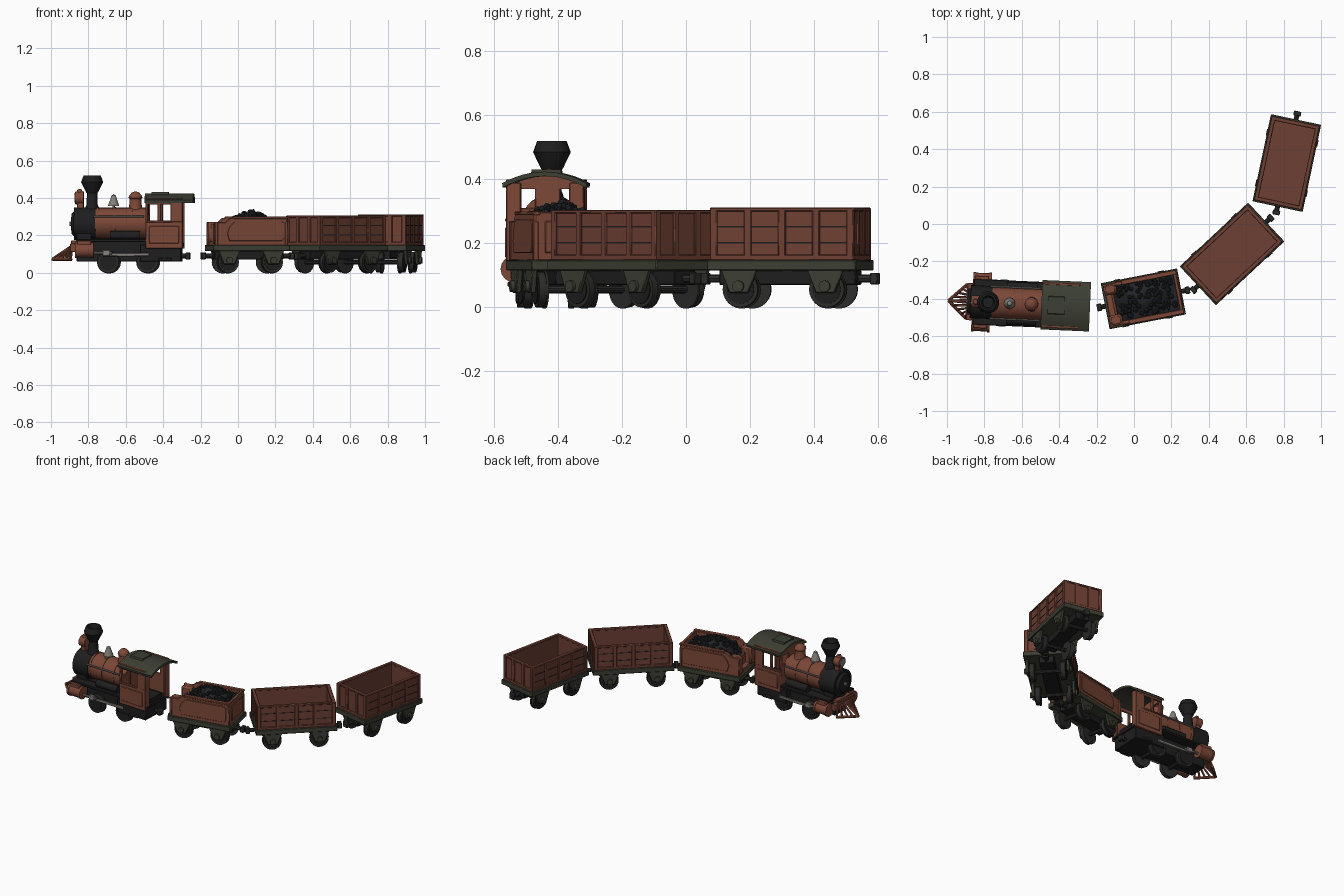
import bpy, bmesh, math, random
from mathutils import Matrix, Vector

random.seed(4)
if "Cube" in bpy.data.objects:
    bpy.data.objects.remove(bpy.data.objects["Cube"])


def material(name, r, g, b):
    m = bpy.data.materials.new(name)
    m.use_nodes = True
    m.diffuse_color = (r, g, b, 1)
    m.node_tree.nodes["Principled BSDF"].inputs["Base Color"].default_value = (r, g, b, 1)
    return m


RUST = material("rust_red", .2, .064, .038)
BROWN = material("wagon_brown", .155, .05, .033)
BLACK = material("soot_black", .013, .013, .014)
IRON = material("dark_iron", .024, .025, .023)
OLIVE = material("olive_grey", .046, .05, .034)
STEEL = material("dull_steel", .23, .22, .2)
COAL = material("coal", .016, .017, .02)

frame = Matrix()  # placement of the vehicle being built


def set_vehicle(x, y, degrees):
    global frame
    frame = Matrix.Translation((x, y, 0)) @ Matrix.Rotation(math.radians(degrees), 4, "Z")


def finish(name, bm, mat, bevel=0):
    bmesh.ops.recalc_face_normals(bm, faces=bm.faces)
    for f in bm.faces:
        f.smooth = True
    for e in bm.edges:
        e.smooth = len(e.link_faces) == 2 and e.calc_face_angle(0) < .6
    mesh = bpy.data.meshes.new(name)
    bm.to_mesh(mesh)
    bm.free()
    mesh.materials.append(mat)
    ob = bpy.data.objects.new(name, mesh)
    ob.matrix_world = frame
    bpy.context.collection.objects.link(ob)
    if bevel:
        mod = ob.modifiers.new("edge", "BEVEL")
        mod.width, mod.segments = bevel, 1
    return ob


def box(name, x, y, z, mat, bevel=.003):
    """Box from (min, max) ranges."""
    bm = bmesh.new()
    bmesh.ops.create_cube(bm, size=1)
    for v in bm.verts:
        v.co = [r[0] if c < 0 else r[1] for r, c in zip((x, y, z), v.co)]
    return finish(name, bm, mat, bevel)


def rod(name, a, b, r, mat, r2=None, sides=16):
    a, b = Vector(a), Vector(b)
    d = b - a
    bm = bmesh.new()
    bmesh.ops.create_cone(bm, cap_ends=True, segments=sides, radius1=r,
                          radius2=r if r2 is None else r2, depth=d.length)
    turn = Vector((0, 0, 1)).rotation_difference(d).to_matrix().to_4x4()
    bm.transform(Matrix.Translation((a + b) / 2) @ turn)
    return finish(name, bm, mat)


def lathe(name, x, y, profile, mat, sides=20):
    """Turned part from (radius, height) points."""
    bm = bmesh.new()
    vs = [bm.verts.new((r, 0, z)) for r, z in profile]
    es = [bm.edges.new(p) for p in zip(vs, vs[1:])]
    bmesh.ops.spin(bm, geom=vs + es, axis=(0, 0, 1), cent=(0, 0, 0),
                   steps=sides, angle=math.tau, use_merge=True)
    bmesh.ops.remove_doubles(bm, verts=bm.verts, dist=.0005)
    bm.transform(Matrix.Translation((x, y, 0)))
    return finish(name, bm, mat)


def prism(name, points, axis, lo, hi, mat, bevel=0):
    """Outline in (x, z) swept along y, or in (y, z) swept along x."""
    bm = bmesh.new()
    rings = [[bm.verts.new((p, t, z) if axis == "y" else (t, p, z)) for p, z in points]
             for t in (lo, hi)]
    for ring in rings:
        bm.faces.new(ring)
    n = len(points)
    for i in range(n):
        j = (i + 1) % n
        bm.faces.new((rings[0][i], rings[0][j], rings[1][j], rings[1][i]))
    return finish(name, bm, mat, bevel)


def span(side, a, b):
    return tuple(sorted((side * a, side * b)))


def axle(x, r, gauge):
    rod("axle", (x, -gauge, r), (x, gauge, r), .012, IRON, sides=10)
    for s in (-1, 1):
        rod("wheel", (x, s * (gauge - .022), r), (x, s * gauge, r), r, IRON, sides=24)
        rod("wheel_flange", (x, s * (gauge - .03), r), (x, s * (gauge - .022), r), r + .004, IRON, sides=24)
        rod("wheel_rim", (x, s * gauge, r), (x, s * (gauge + .004), r), r * .8, BLACK, sides=24)


def coupler(x, s):
    rod("coupler_bar", (x - s * .04, 0, .09), (x + s * .03, 0, .09), .013, IRON, sides=8)
    box("coupler_head", span(s, abs(x) + .02, abs(x) + .045), (-.02, .02), (.072, .108), IRON)


def chassis(half, w, base):
    """Underframe with two axles, springs and couplers."""
    box("underframe", (-half, half), (-w, w), (.115, .148), OLIVE)
    box("centre_beam", (-half + .02, half - .02), (-.045, .045), (.07, .117), BLACK)
    for end in (-1, 1):
        coupler(end * half, end)
        x = end * base
        axle(x, .056, w - .032)
        for s in (-1, 1):
            lo, hi = span(s, w - .026, w - .008)
            prism("axle_guard", [(x - .058, .118), (x - .03, .045), (x + .03, .045), (x + .058, .118)],
                  "y", lo, hi, OLIVE, .003)
            rod("axle_box", (x, s * (w - .01), .066), (x, s * (w + .004), .066), .018, OLIVE, sides=12)


def wagon(half, w, top=.31):
    chassis(half, w, half * .58)
    w, h = w - .006, half - .008
    box("wagon_floor", (-h, h), (-w, w), (.146, .165), BROWN)
    for s in (-1, 1):
        box("wagon_side", (-h, h), span(s, w - .02, w - .006), (.146, top), BROWN)
        box("wagon_end", span(s, h - .02, h - .006), (-w + .008, w - .008), (.146, top), BROWN)
        box("side_rim", (-h, h), span(s, w - .022, w), (top - .012, top), BROWN)
        box("end_rim", span(s, h - .022, h), (-w, w), (top - .012, top), BROWN)
        for k in range(5):
            x = (k / 2 - 1) * (h - .012)
            box("side_post", (x - .012, x + .012), span(s, w - .01, w), (.146, top), BROWN)
        for y in (-w + .012, -w / 3, w / 3, w - .012):
            box("end_post", span(s, h - .01, h), (y - .012, y + .012), (.146, top), BROWN)
        for z in (.2, .25):
            box("plank_strip", (-h, h), span(s, w - .008, w - .004), (z, z + .004), BLACK, 0)


# Locomotive: chassis and running gear
set_vehicle(-.62, -.426, -2.5)
box("main_frame", (-.24, .32), (-.06, .06), (.06, .185), BLACK)
box("cab_underbox", (.1, .32), (-.105, .105), (.06, .15), BLACK)
coupler(.32, 1)
for x in (-.07, .14):
    axle(x, .057, .095)
for s in (-1, 1):
    box("running_board", (-.24, .14), span(s, .05, .122), (.165, .18), BLACK)
    rod("cylinder", (-.24, s * .118, .12), (-.15, s * .118, .12), .038, RUST)
    for x in (-.245, -.16):
        rod("cylinder_cap", (x, s * .118, .12), (x + .014, s * .118, .12), .042, RUST)
    box("valve_chest", (-.235, -.16), span(s, .08, .14), (.145, .172), RUST)
    rod("piston_rod", (-.15, s * .115, .105), (-.05, s * .115, .105), .008, STEEL, sides=8)
    box("coupling_rod", (-.1, .15), span(s, .104, .113), (.088, .106), STEEL)
    box("crosshead", (-.1, -.06), span(s, .106, .126), (.09, .122), STEEL)
    rod("air_tank", (-.06, s * .09, .2), (.1, s * .09, .2), .024, BLACK, sides=12)
    rod("handrail", (-.15, s * .086, .3), (.12, s * .086, .3), .005, STEEL, sides=8)
    box("cab_step", (.2, .27), span(s, .09, .12), (.065, .08), IRON)

# Boiler and its fittings
rod("smokebox", (-.255, 0, .262), (-.14, 0, .262), .088, BLACK, sides=28)
rod("smokebox_door", (-.27, 0, .262), (-.255, 0, .262), .055, BLACK, .07, 24)
rod("door_hub", (-.28, 0, .262), (-.268, 0, .262), .012, STEEL, sides=10)
rod("boiler", (-.14, 0, .265), (.14, 0, .265), .083, RUST, sides=28)
for x in (-.135, -.045, .045):
    rod("boiler_band", (x, 0, .265), (x + .012, 0, .265), .086, RUST, sides=28)
box("smokebox_saddle", (-.24, -.16), (-.07, .07), (.12, .22), BLACK)
lathe("chimney", -.16, 0, [(.042, .33), (.03, .365), (.028, .425), (.035, .435), (.059, .485),
                          (.046, .52), (.036, .52), (.028, .48), (0, .48)], BLACK)
rod("headlight", (-.25, 0, .4), (-.205, 0, .4), .034, RUST)
rod("headlight_lens", (-.253, 0, .4), (-.25, 0, .4), .026, STEEL)
box("headlight_bracket", (-.24, -.205), (-.022, .022), (.33, .375), RUST)
lathe("headlight_cap", -.227, 0, [(.018, .425), (.012, .445), (0, .448)], RUST, 12)
lathe("bell", -.045, 0, [(.03, .358), (.026, .37), (.017, .395), (.012, .412), (0, .42)], STEEL)
box("bell_stand", (-.05, -.04), (-.032, .032), (.335, .362), STEEL)
lathe("steam_dome", .072, 0, [(.042, .33), (.034, .352), (.032, .395), (.037, .4),
                             (.035, .412), (.018, .43), (0, .435)], RUST)

# Pilot: beam and slatted wedge
box("front_beam", (-.275, -.245), (-.1, .1), (.11, .155), RUST)
box("front_deck", (-.27, -.2), (-.07, .07), (.15, .172), RUST)
for s in (-1, 1):
    rod("pilot_base", (-.372, 0, .072), (-.275, s * .092, .072), .009, RUST, sides=6)
    for k in range(5):
        t = k / 4
        rod("pilot_slat", (-.372 + .095 * t, s * .09 * t, .075),
            (-.272, s * (.006 + .06 * t), .142), .0065, RUST, sides=6)

# Cab with open windows and an arched roof
box("cab_floor", (.13, .33), (-.12, .12), (.14, .16), BLACK)
for s in (-1, 1):
    y = span(s, .108, .122)
    box("cab_side", (.13, .33), y, (.13, .275), RUST)
    box("cab_side_top", (.13, .33), y, (.365, .4), RUST)
    for a, b in ((.13, .145), (.195, .213), (.265, .33)):
        box("cab_pillar", (a, b), y, (.27, .37), RUST)
    box("cab_sill", (.135, .27), span(s, .118, .128), (.268, .278), RUST)
    box("cab_panel", (.15, .31), span(s, .12, .126), (.155, .25), RUST)
    box("cab_front_pillar", (.13, .144), span(s, .1, .12), (.15, .4), RUST)
    box("cab_rear_post", (.316, .33), span(s, .075, .12), (.15, .39), RUST)
box("cab_front", (.13, .144), (-.115, .115), (.14, .31), RUST)
box("cab_front_centre", (.13, .144), (-.04, .04), (.3, .405), RUST)
arc = [k / 6 - 1 for k in range(13)]
prism("cab_front_arch", [(.115 * t, .411 - .026 * t * t) for t in arc] + [(.115, .37), (-.115, .37)],
      "x", .13, .144, RUST)
prism("cab_roof", [(.132 * t, .424 - .036 * t * t) for t in arc]
      + [(.13 * t, .41 - .036 * t * t) for t in reversed(arc)], "x", .125, .385, OLIVE)
prism("roof_vent", [(-.05, .41), (-.045, .431), (.045, .431), (.05, .41)], "x", .16, .25, OLIVE)

# Tender with a coal load
set_vehicle(.05, -.4, 11)
chassis(.208, .125, .12)
box("tender_floor", (-.195, .195), (-.112, .112), (.146, .17), RUST)
for s in (-1, 1):
    lo, hi = span(s, .096, .114)
    prism("tender_side", [(-.195, .146), (.195, .146), (.195, .298), (-.09, .298), (-.12, .29),
                          (-.14, .27), (-.195, .268)], "y", lo, hi, RUST, .003)
    lo, hi = span(s, .112, .119)
    prism("tender_panel", [(-.12, .17), (.165, .17), (.178, .185), (.178, .262), (.165, .275),
                           (-.09, .275), (-.12, .245), (-.132, .21)], "y", lo, hi, RUST, .002)
    box("tender_rim", (-.1, .2), span(s, .094, .12), (.288, .3), RUST)
    box("tender_locker", (-.2, -.13), span(s, .055, .114), (.146, .272), RUST, .012)
    box("tender_post", span(s, .183, .2), (-.118, -.1), (.146, .27), RUST)
    box("tender_post", span(s, .183, .2), (.1, .118), (.146, .27), RUST)
box("tender_back", (.18, .198), (-.112, .112), (.146, .298), RUST)
box("tender_back_panel", (.195, .203), (-.08, .08), (.17, .27), RUST)
box("tender_gate", (-.165, -.15), (-.06, .06), (.146, .235), RUST)


def coal_height(x, y):
    return .262 + .062 * math.exp(-((x - .02) / .1) ** 2 - (y / .09) ** 2) - .05 * max(0, -x - .08) / .07


bm = bmesh.new()
bmesh.ops.create_grid(bm, x_segments=20, y_segments=12, size=1)
for v in bm.verts:
    x, y = v.co.x * .165 + .015, v.co.y * .097
    v.co = (x, y, coal_height(x, y) + random.uniform(-.006, .006))
finish("coal_bed", bm, COAL)
bm = bmesh.new()
for k in range(110):
    x, y = random.uniform(-.13, .17), random.uniform(-.088, .088)
    spin = Matrix.Rotation(random.uniform(0, 6), 4, (1, y * 9, x * 9))
    bmesh.ops.create_icosphere(bm, subdivisions=1, radius=random.uniform(.009, .017),
                               matrix=Matrix.Translation((x, y, coal_height(x, y) + .003)) @ spin)
finish("coal_lumps", bm, COAL)

# Two open wagons around the curve
set_vehicle(.524, -.16, 43)
wagon(.25, .142, .305)
set_vehicle(.817, .326, 78)
wagon(.238, .137, .312)
